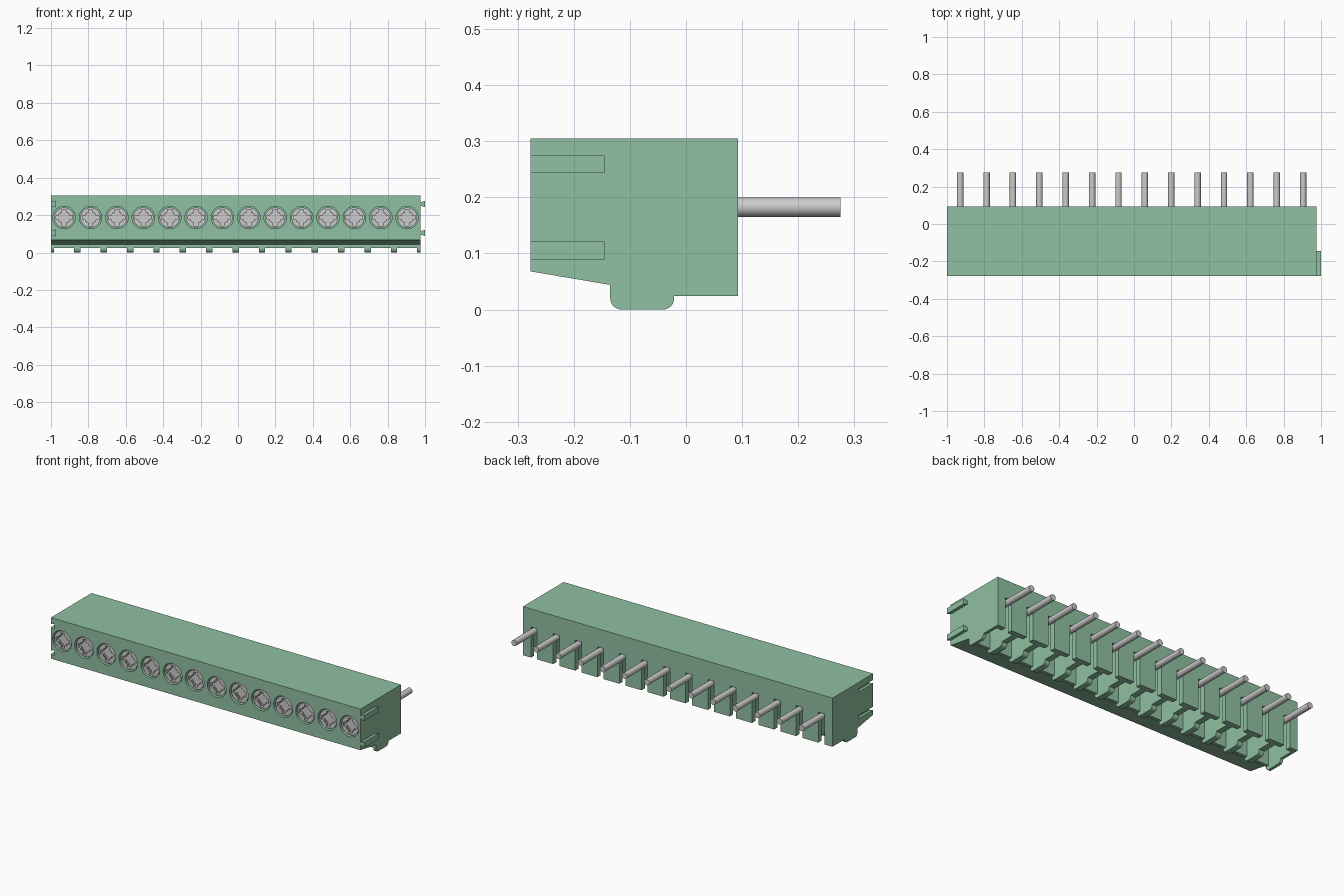
import bpy, bmesh, math
from mathutils import Vector

if "Cube" in bpy.data.objects:
    bpy.data.objects.remove(bpy.data.objects["Cube"])

POLES, X0, X1 = 14, -1.0, 0.975
PITCH = (X1 - X0) / POLES
CENTERS = [X0 + PITCH * (i + 0.5) for i in range(POLES)]
SCREW_Z, PIN_Z = 0.187, 0.1825
FRONT, BACK = -0.277, 0.093

green = bpy.data.materials.new("green_plastic")
green.diffuse_color = (0.28, 0.53, 0.36, 1)
green.use_nodes = True
green.node_tree.nodes["Principled BSDF"].inputs["Base Color"].default_value = green.diffuse_color


def make_object(name, bm, mat=None):
    bmesh.ops.recalc_face_normals(bm, faces=bm.faces)
    mesh = bpy.data.meshes.new(name)
    bm.to_mesh(mesh)
    bm.free()
    obj = bpy.data.objects.new(name, mesh)
    bpy.context.collection.objects.link(obj)
    if mat:
        mesh.materials.append(mat)
    return obj


def prism(bm, points, offset):
    """Extrude a closed loop of 3D points along an offset vector."""
    face = bm.faces.new([bm.verts.new(p) for p in points])
    out = bmesh.ops.extrude_face_region(bm, geom=[face])
    verts = [g for g in out["geom"] if isinstance(g, bmesh.types.BMVert)]
    bmesh.ops.translate(bm, verts=verts, vec=Vector(offset))


def box(bm, x, y, z):
    prism(bm, [(x[0], y[0], z[0]), (x[1], y[0], z[0]), (x[1], y[0], z[1]), (x[0], y[0], z[1])],
          (0, y[1] - y[0], 0))


def rod(bm, x, z, r, y0, y1, sides=32):
    ring = [2 * math.pi * i / sides for i in range(sides)]
    prism(bm, [(x + r * math.cos(a), y0, z + r * math.sin(a)) for a in ring], (0, y1 - y0, 0))


def cut(obj, bm):
    cutter = make_object("cutter", bm)
    cutter.hide_render = True
    mod = obj.modifiers.new("cut", "BOOLEAN")
    mod.operation, mod.solver, mod.object = "DIFFERENCE", "EXACT", cutter
    bpy.context.view_layer.objects.active = obj
    bpy.ops.object.modifier_apply(modifier=mod.name)
    bpy.data.objects.remove(cutter)


def smooth(obj):
    bpy.ops.object.select_all(action="DESELECT")
    obj.select_set(True)
    bpy.context.view_layer.objects.active = obj
    bpy.ops.object.shade_smooth_by_angle(angle=math.radians(30))


def dovetails(bm, x, y0, y1):
    for z in (0.105, 0.259):
        prism(bm, [(x, y0, z - 0.009), (x + 0.025, y0, z - 0.016),
                   (x + 0.025, y0, z + 0.016), (x, y0, z + 0.009)], (0, y1 - y0, 0))


# housing: side profile with a rounded foot, extruded along the row
R = 0.02
foot = [(cy + R * math.cos(a), R + R * math.sin(a))
        for cy, start in ((-0.135 + R, 180), (-0.021 - R, 270))
        for a in [math.radians(start + 15 * i) for i in range(7)]]
profile = [(FRONT, 0.305), (FRONT, 0.068), (-0.135, 0.044)] + foot + [
    (-0.021, 0.024), (BACK, 0.024), (BACK, 0.305)]
bm = bmesh.new()
prism(bm, [(X0, y, z) for y, z in profile], (X1 - X0, 0, 0))
housing = make_object("housing", bm, green)

# gaps between feet, wire chambers, rear pin slots and screw holes
gaps, chambers, slots, holes, grooves = [bmesh.new() for _ in range(5)]
W = (PITCH - 0.034) / 2
for x in CENTERS:
    box(gaps, (x - W, x + W), (-0.2, 0.03), (-0.05, 0.024))
    box(chambers, (x - W, x + W), (-0.115, 0.063), (-0.05, 0.21))
    box(slots, (x - 0.02, x + 0.02), (0.03, 0.2), (-0.05, 0.2))
    rod(holes, x, SCREW_Z, 0.06, FRONT - 0.05, -0.23)
dovetails(grooves, X0 - 0.0005, FRONT - 0.05, -0.145)
for cutter in (gaps, chambers, slots, holes, grooves):
    cut(housing, cutter)
smooth(housing)

# interlocking ribs on the right end
bm = bmesh.new()
dovetails(bm, X1, FRONT, -0.145)
make_object("end_ribs", bm, green)

# screw with a cross recess, repeated for every pole
bm = bmesh.new()
rod(bm, 0, 0, 0.054, FRONT + 0.008, -0.225)
screw = make_object("screw_1", bm)
for w, l in ((0.011, 0.044), (0.02, 0.027)):
    bm = bmesh.new()
    plus = [(w, l), (w, w), (l, w), (l, -w), (w, -w), (w, -l),
            (-w, -l), (-w, -w), (-l, -w), (-l, w), (-w, w), (-w, l)]
    prism(bm, [(px, FRONT - 0.05, pz) for px, pz in plus], (0, 0.075, 0))
    cut(screw, bm)
smooth(screw)

# solder pins
bm = bmesh.new()
rod(bm, 0, PIN_Z, 0.0172, -0.12, 0.275, 24)
pin = make_object("pin_1", bm)
smooth(pin)

for i, x in enumerate(CENTERS):
    for base, z in ((screw, SCREW_Z), (pin, 0)):
        obj = base
        if i:
            obj = base.copy()
            obj.name = base.name.replace("_1", f"_{i + 1}")
            bpy.context.collection.objects.link(obj)
        obj.location = (x, 0, z)
